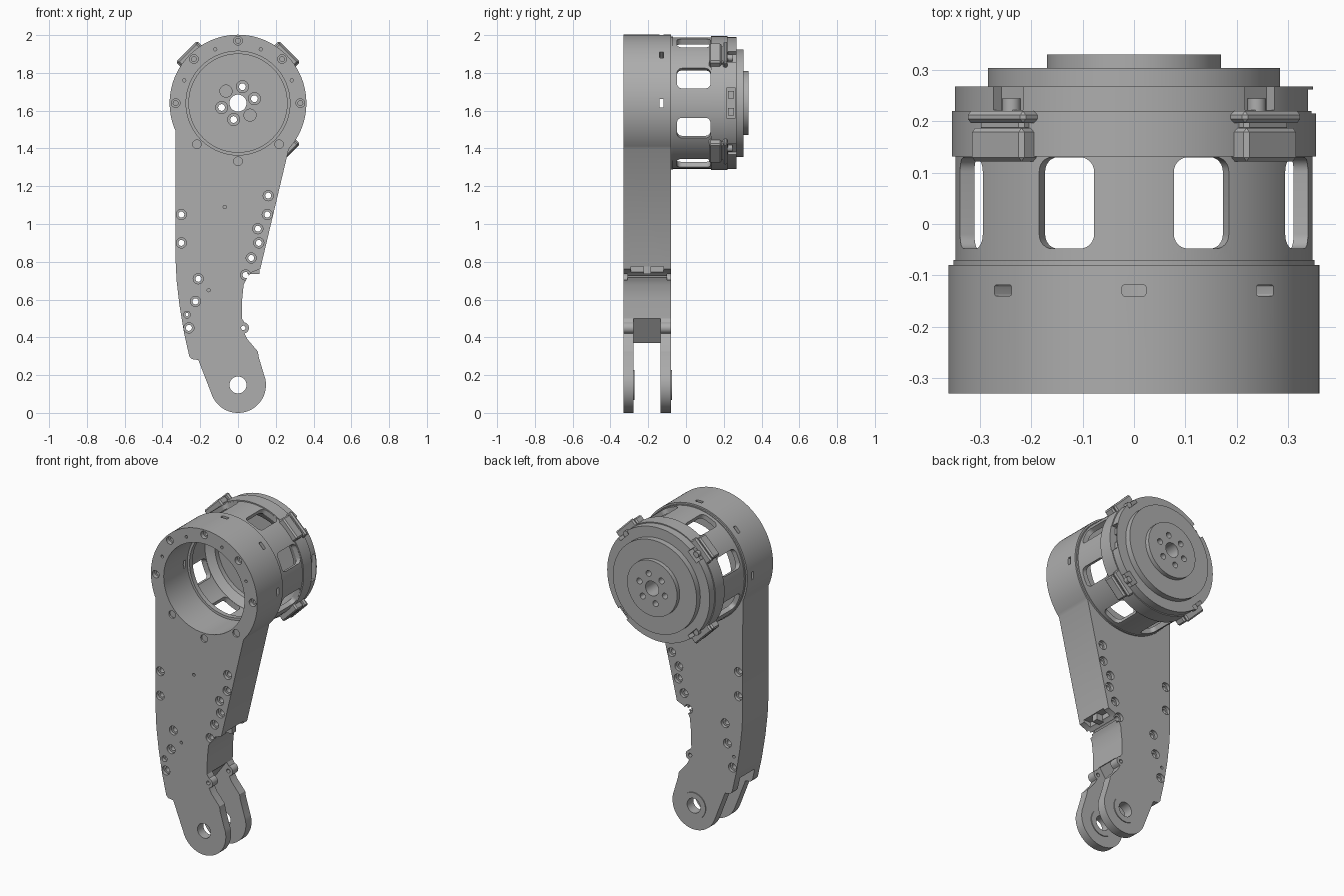
import bpy, bmesh
from math import sin, cos, pi, radians
from mathutils import Matrix, Vector

cube = bpy.data.objects.get("Cube")
if cube:
    bpy.data.objects.remove(cube)

AXIS_Z = 1.64              # height of the drive axis
FRONT, BACK = -0.33, -0.08  # faces of the arm

grey = bpy.data.materials.new("machined grey")
grey.use_nodes = True
grey.diffuse_color = (0.42, 0.42, 0.42, 1)
grey.node_tree.nodes["Principled BSDF"].inputs["Base Color"].default_value = (0.42, 0.42, 0.42, 1)


def arc(cx, cz, r, a0, a1, n):
    return [(cx + r * cos(radians(a0 + (a1 - a0) * i / n)),
             cz + r * sin(radians(a0 + (a1 - a0) * i / n))) for i in range(n + 1)]


def circle(cx, cz, r, n=32):
    return arc(cx, cz, r, 0, 360, n)[:-1]


def rect(x0, x1, z0, z1):
    return [(x0, z0), (x1, z0), (x1, z1), (x0, z1)]


def round_rect(x0, x1, z0, z1, r):
    return (arc(x1 - r, z1 - r, r, 0, 90, 6) + arc(x0 + r, z1 - r, r, 90, 180, 6)
            + arc(x0 + r, z0 + r, r, 180, 270, 6) + arc(x1 - r, z0 + r, r, 270, 360, 6))


def radial(deg):
    """Frame on the drive axis: x tangent, y outward, z along the axis."""
    a = radians(deg)
    m = Matrix(((-sin(a), cos(a), 0), (0, 0, 1), (cos(a), sin(a), 0))).to_4x4()
    return Matrix.Translation((0, 0, AXIS_Z)) @ m


def prism(pts, y0, y1, frame=Matrix()):
    return pts, y0, y1, frame


def on_ring(r, deg):
    return r * cos(radians(deg)), AXIS_Z + r * sin(radians(deg))


def finish(name, bm):
    bmesh.ops.recalc_face_normals(bm, faces=bm.faces)
    mesh = bpy.data.meshes.new(name)
    bm.to_mesh(mesh)
    bm.free()
    mesh.materials.append(grey)
    ob = bpy.data.objects.new(name, mesh)
    bpy.context.collection.objects.link(ob)
    return ob


def solid(name, prisms):
    bm = bmesh.new()
    for pts, y0, y1, frame in prisms:
        a, b = [[bm.verts.new(frame @ Vector((x, y, z))) for x, z in pts] for y in (y0, y1)]
        bm.faces.new(a)
        bm.faces.new(b[::-1])
        for i in range(len(a)):
            bm.faces.new((a[i - 1], a[i], b[i], b[i - 1]))
    return finish(name, bm)


def lathe(name, profile, n=96):
    """Closed (radius, y) profile turned about the drive axis."""
    bm = bmesh.new()
    rings = [[bm.verts.new((r * cos(2 * pi * k / n), y, AXIS_Z + r * sin(2 * pi * k / n)))
              for r, y in profile] for k in range(n)]
    for k in range(n):
        for j in range(len(profile)):
            bm.faces.new((rings[k - 1][j - 1], rings[k - 1][j], rings[k][j], rings[k][j - 1]))
    return finish(name, bm)


def cut(ob, prisms):
    cutter = solid("cutter", prisms)
    cutter.hide_render = True
    mod = ob.modifiers.new("cut", 'BOOLEAN')
    mod.operation, mod.solver, mod.object = 'DIFFERENCE', 'EXACT', cutter
    bpy.context.view_layer.objects.active = ob
    bpy.ops.object.modifier_apply(modifier=mod.name)
    bpy.data.objects.remove(cutter)


def smooth(ob):
    bpy.ops.object.select_all(action='DESELECT')
    ob.select_set(True)
    bpy.context.view_layer.objects.active = ob
    bpy.ops.object.shade_smooth_by_angle(angle=radians(30))


# Arm with round head, tapered shank and forked foot
outline = (arc(0, AXIS_Z, 0.362, -42, 204, 80)
           + [(-0.33, 0.8), (-0.325, 0.7), (-0.31, 0.57), (-0.285, 0.42), (-0.258, 0.3),
              (-0.245, 0.285), (-0.21, 0.28)]
           + arc(0, 0.148, 0.148, 200, 382, 40)
           + [(0.11, 0.295), (0.105, 0.325), (0.05, 0.39), (0.035, 0.42)]
           + arc(0.028, 0.45, 0.03, -50, 80, 10)
           + [(0.02, 0.5), (0.022, 0.6), (0.03, 0.68), (0.05, 0.72), (0.075, 0.745), (0.118, 0.762)])
arm = solid("arm", [prism(outline, FRONT, BACK)])

# Drive bore and fork slot
cut(arm, [prism(circle(0, AXIS_Z, 0.275, 96), -0.4, 0),
          prism([(0.3, 0.5), (0.015, 0.5), (-0.08, 0.37), (-0.4, 0.37), (-0.4, -0.1), (0.3, -0.1)],
                -0.278, -0.135)])

# Fastener holes, countersunk on both faces
bolts = [(-0.3, 1.05), (-0.3, 0.9), (-0.21, 0.71), (-0.225, 0.59), (-0.26, 0.45),
         (0.16, 1.15), (0.155, 1.05), (0.105, 0.975), (0.11, 0.9), (0.07, 0.82), (0.04, 0.73)]
small = [(-0.07, 1.09), (-0.155, 0.65)] + [on_ring(0.31, a) for a in (23, 67, 113, 157)]
top_bolts = [on_ring(0.33, a) for a in range(0, 181, 45)]
low_bolts = [on_ring(0.308, a) for a in (225, 270, 315)]
cut(arm, [prism(circle(x, z, 0.016, 16), -0.4, 0) for x, z in bolts]
    + [prism(circle(x, z, 0.009, 12), -0.4, FRONT + 0.03) for x, z in small]
    + [prism(circle(x, z, 0.013, 16), -0.4, FRONT + 0.08) for x, z in top_bolts]
    + [prism(circle(x, z, 0.023, 20), -0.4, FRONT + 0.012) for x, z in low_bolts]
    + [prism(circle(-0.27, 0.52, 0.009, 12), -0.4, 0), prism(circle(0.028, 0.45, 0.012, 12), -0.4, 0),
       prism(circle(0, 0.148, 0.045), -0.4, 0)])
cut(arm, [prism(circle(x, z, 0.027, 20), y, y + 0.1) for x, z in bolts
          for y in (FRONT - 0.08, BACK - 0.02)]
    + [prism(circle(x, z, 0.023, 20), -0.4, FRONT + 0.025) for x, z in top_bolts]
    + [prism(circle(-0.27, 0.52, 0.018, 16), -0.4, FRONT + 0.02)])

# Slots round the head and the pocket under the shank step
cut(arm, [prism(round_rect(-0.023, 0.023, -0.14, -0.119, 0.004), 0.2, 0.45, radial(a))
          for a in range(0, 181, 45)]
    + [prism(rect(0.075, 0.2, 0.7, 0.775), -0.29, -0.12)])
smooth(arm)
smooth(solid("step_latch", [prism(rect(0.05, 0.115, 0.735, 0.78), -0.225, -0.185)]))

# Thin bosses round the pivot hole
for name, y in (("pivot_boss_inner_front", -0.278), ("pivot_boss_outer_back", BACK)):
    boss = solid(name, [prism(circle(0, 0.148, 0.08, 48), y - 0.002, y + 0.005)])
    cut(boss, [prism(circle(0, 0.148, 0.045), -0.4, 0)])
    smooth(boss)

# Seating flange and windowed cage
smooth(lathe("seat_flange", [(0.352, -0.082), (0.352, -0.07), (0.26, -0.07), (0.26, -0.1), (0.28, -0.1),
                             (0.28, -0.082)]))
cage = lathe("cage", [(0.348, -0.075), (0.348, 0.14), (0.318, 0.14), (0.318, -0.075)])
cut(cage, [prism(round_rect(-0.058, 0.058, -0.048, 0.13, 0.028), 0.25, 0.45, radial(22.5 + 45 * k))
           for k in range(8)])
smooth(cage)

# Rear cover: clamp ring, rim, stepped output disc
cover = lathe("rear_cover", [(0.355, 0.132), (0.355, 0.22), (0.349, 0.22), (0.349, 0.268), (0.285, 0.268),
                             (0.285, 0.304), (0.17, 0.304), (0.17, 0.33), (0.045, 0.33), (0.045, 0.19),
                             (0.27, 0.19), (0.27, 0.16), (0.315, 0.132)])
corners = (45, 135, 225, 315)
ring_holes = [on_ring(0.09, 15 + 60 * k) for k in range(6)]
cut(cover, [prism(circle(x, z, 0.018, 16), 0, 0.5) for x, z in ring_holes]
    + [prism(rect(-0.04, 0.04, 0.222, 0.3), 0.325, 0.45, radial(a)) for a in corners]
    + [prism(rect(-0.08, 0.08, 0.215, 0.262), 0.3, 0.45, radial(0))])
cut(cover, [prism(circle(x, z, 0.032, 20), 0.1, 0.21) for x, z in ring_holes])
smooth(cover)

# Connector in the rim notch
smooth(solid("rim_connector", [prism(rect(x - 0.02, x + 0.02, 0.222, 0.255), 0.29, 0.325, radial(0))
                               for x in (-0.045, 0.045)]))

# Clamps and their screws on the four corners
for i, a in enumerate(corners):
    f = radial(a)
    clamp = solid(f"clamp_{i + 1}", [prism(rect(-0.072, 0.072, 0.122, 0.187), 0.325, 0.382, f),
                                     prism(rect(-0.08, 0.08, 0.197, 0.22), 0.325, 0.386, f),
                                     prism(rect(-0.06, 0.06, 0.18, 0.205), 0.325, 0.37, f)])
    bevel = clamp.modifiers.new("bevel", 'BEVEL')
    bevel.width, bevel.segments = 0.008, 1
    x, z = on_ring(0.338, a)
    smooth(solid(f"clamp_screw_{i + 1}", [prism(circle(x, z, 0.018, 20), 0.2, 0.245)]))
